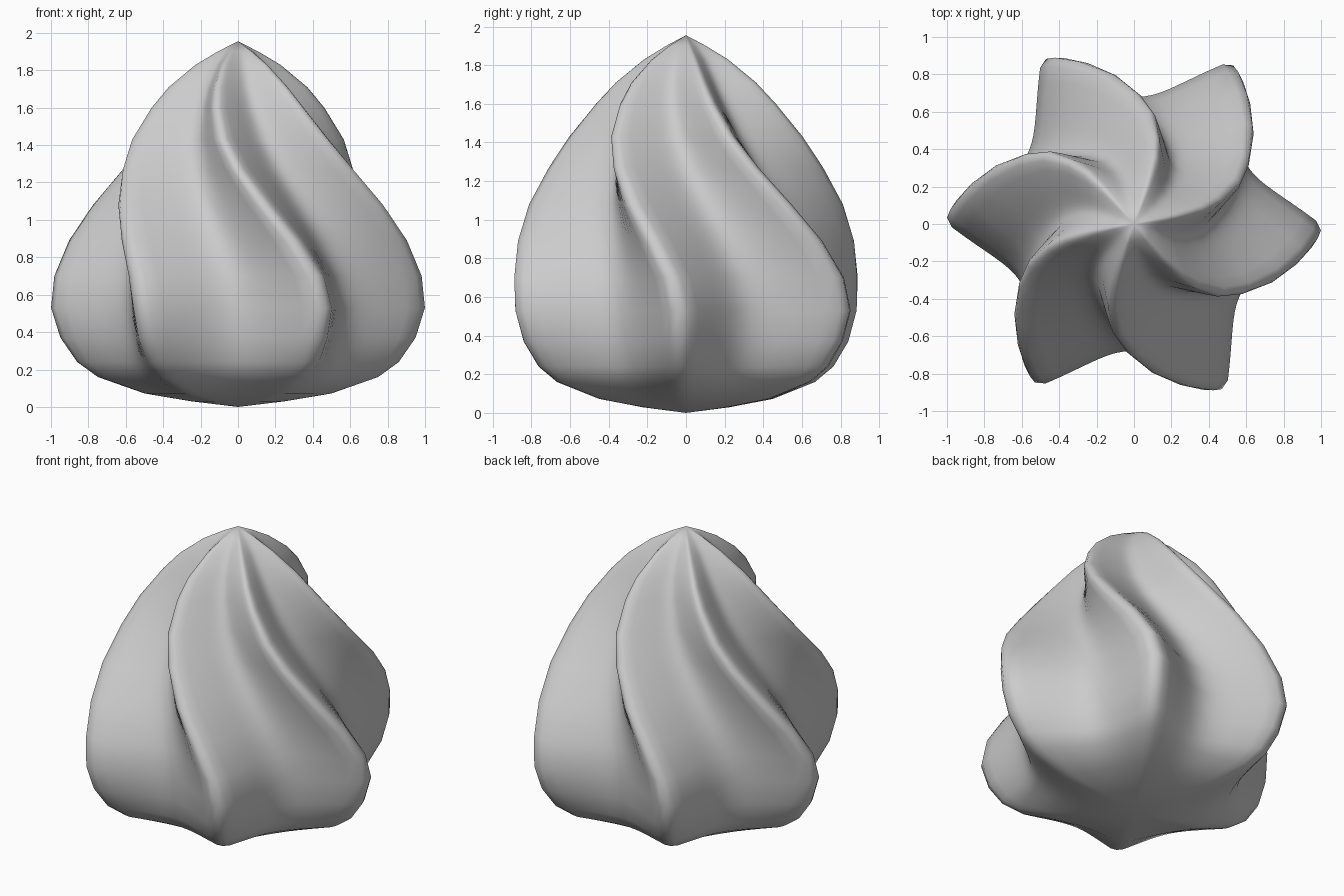
import bpy, bmesh, math

if "Cube" in bpy.data.objects:
    bpy.data.objects.remove(bpy.data.objects["Cube"])

# ridge profile from base to top: height, ridge radius, valley/ridge ratio, twist in degrees
PROFILE = [
    (0.03, 0.25, 0.92, 0), (0.072, 0.50, 0.86, 0), (0.16, 0.75, 0.78, 0),
    (0.24, 0.86, 0.74, 0), (0.37, 0.95, 0.70, 0), (0.53, 1.00, 0.68, 0),
    (0.70, 0.985, 0.665, -2.5), (0.89, 0.92, 0.65, -9), (1.08, 0.825, 0.63, -18),
    (1.27, 0.71, 0.61, -28), (1.43, 0.61, 0.60, -36), (1.60, 0.48, 0.60, -42),
    (1.71, 0.38, 0.61, -45), (1.83, 0.23, 0.68, -47), (1.90, 0.11, 0.80, -48),
]
LOBES, STEPS = 6, 20
START = -2


def crest(deg):
    """Height of the ridge above the valley, 1 on the ridge and 0 in the valley."""
    a = abs((deg + 30) % 60 - 30)
    return (1 - a / 30) ** 2


def rounded(deg, valley):
    """Radius with the ridge slightly softened."""
    offs = (-3, -1.5, 0, 1.5, 3)
    f = sum(crest(deg + o) for o in offs) / sum(crest(o) for o in offs)
    return valley + (1 - valley) * f


# twisted six-lobed dollop
bm = bmesh.new()
n = LOBES * STEPS
rings = []
for z, r, valley, twist in PROFILE:
    ring = []
    for i in range(n):
        d = i * 360 / n
        rad = r * rounded(d, valley)
        a = math.radians(d + START + twist)
        ring.append(bm.verts.new((rad * math.cos(a), rad * math.sin(a), z)))
    rings.append(ring)
base = bm.verts.new((0, 0, 0))
tip = bm.verts.new((0, 0, 1.955))
for i in range(n):
    j = (i + 1) % n
    bm.faces.new((base, rings[0][j], rings[0][i]))
    bm.faces.new((tip, rings[-1][i], rings[-1][j]))
    for lo, hi in zip(rings, rings[1:]):
        bm.faces.new((lo[i], lo[j], hi[j], hi[i]))
bmesh.ops.recalc_face_normals(bm, faces=bm.faces)
for f in bm.faces:
    f.smooth = True
mesh = bpy.data.meshes.new("cream_swirl")
bm.to_mesh(mesh)
bm.free()
obj = bpy.data.objects.new("cream_swirl", mesh)
bpy.context.collection.objects.link(obj)
